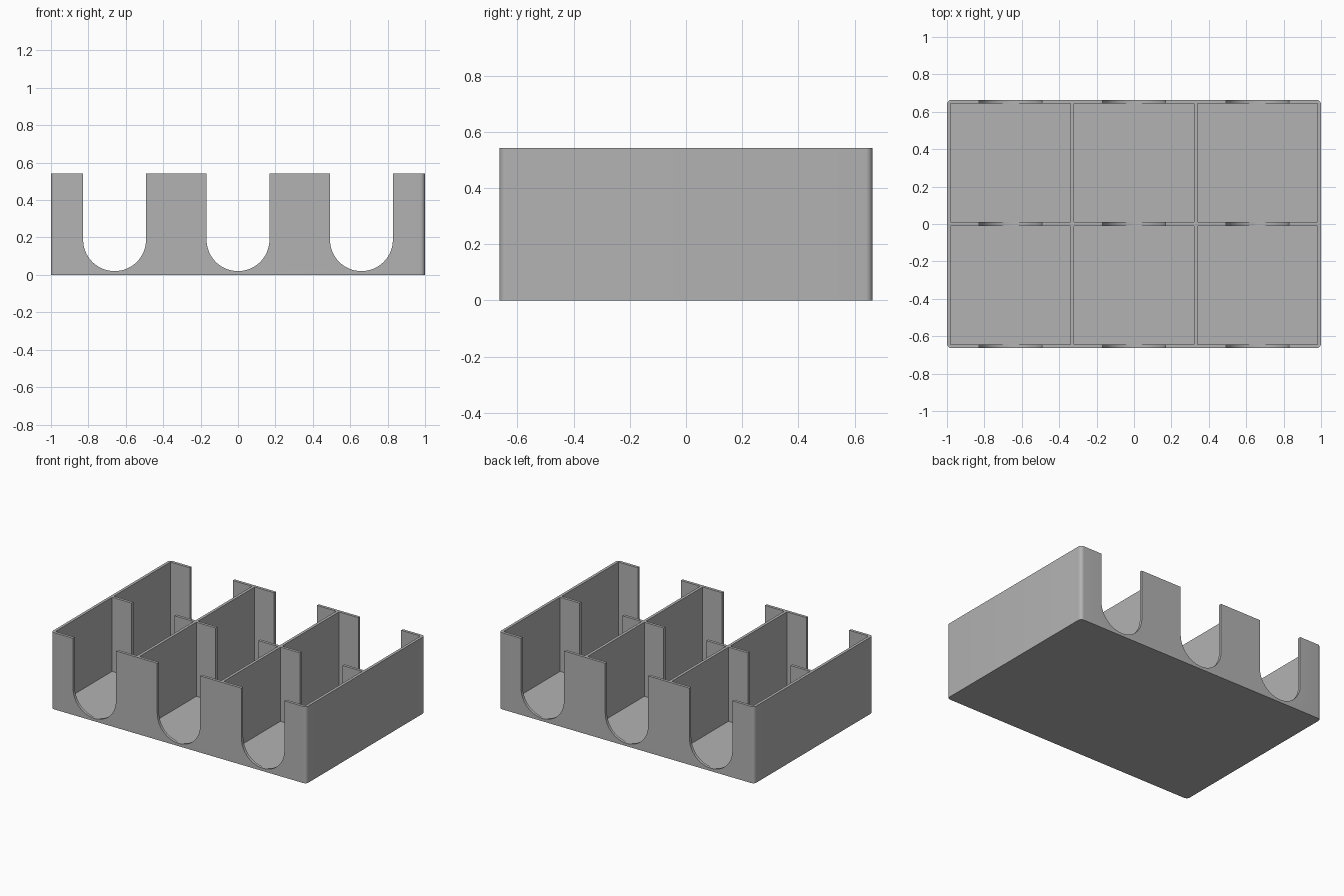
import bpy, bmesh, math
from mathutils import Vector

if "Cube" in bpy.data.objects:
    bpy.data.objects.remove(bpy.data.objects["Cube"], do_unlink=True)

HX, HY, H = 1.0, 0.664, 0.543   # half sizes and height
WALL, FLOOR = 0.02, 0.018
CORNER = 0.025
SLOT_R, SLOT_Z = 0.168, 0.02
COLS, ROWS = 3, 2

grey = bpy.data.materials.new("plain grey")
grey.use_nodes = True
colour = (0.45, 0.45, 0.45, 1)
grey.diffuse_color = colour
grey.node_tree.nodes["Principled BSDF"].inputs["Base Color"].default_value = colour


def prism(bm, outline, sweep):
    """Extrude a closed outline along a vector."""
    face = bm.faces.new([bm.verts.new(p) for p in outline])
    top = bmesh.ops.extrude_face_region(bm, geom=[face])["geom"]
    bmesh.ops.translate(bm, vec=sweep, verts=[v for v in top if isinstance(v, bmesh.types.BMVert)])


def finish(bm, name):
    bmesh.ops.recalc_face_normals(bm, faces=bm.faces)
    mesh = bpy.data.meshes.new(name)
    bm.to_mesh(mesh)
    bm.free()
    mesh.materials.append(grey)
    obj = bpy.data.objects.new(name, mesh)
    bpy.context.collection.objects.link(obj)
    return obj


# Solid body with rounded upright corners
bm = bmesh.new()
outline = []
for sx, sy, start in ((1, 1, 0), (-1, 1, 90), (-1, -1, 180), (1, -1, 270)):
    for i in range(9):
        a = math.radians(start + i * 90 / 8)
        outline.append((sx * (HX - CORNER) + CORNER * math.cos(a),
                        sy * (HY - CORNER) + CORNER * math.sin(a), 0))
prism(bm, outline, Vector((0, 0, H)))
tray = finish(bm, "divided_tray")

# Pockets, one per compartment
pitch_x = (2 * HX - WALL) / COLS
pitch_y = (2 * HY - WALL) / ROWS
centres_x = [(c - (COLS - 1) / 2) * pitch_x for c in range(COLS)]
centres_y = [(r - (ROWS - 1) / 2) * pitch_y for r in range(ROWS)]
bm = bmesh.new()
for cx in centres_x:
    for cy in centres_y:
        w, d = (pitch_x - WALL) / 2, (pitch_y - WALL) / 2
        prism(bm, [(cx + sx * w, cy + sy * d, FLOOR)
                   for sx, sy in ((-1, -1), (1, -1), (1, 1), (-1, 1))], Vector((0, 0, 1)))
pockets = finish(bm, "pocket_cutter")

# Round-bottomed finger slots through front, middle and back walls
bm = bmesh.new()
for cx in centres_x:
    mid = SLOT_Z + SLOT_R
    arc = [(cx + SLOT_R * math.cos(a), -1, mid + SLOT_R * math.sin(a))
           for a in (math.pi * (1 + i / 32) for i in range(33))]
    prism(bm, arc + [(cx + SLOT_R, -1, 1), (cx - SLOT_R, -1, 1)], Vector((0, 2, 0)))
slots = finish(bm, "slot_cutter")

for cutter in (pockets, slots):
    mod = tray.modifiers.new(cutter.name, "BOOLEAN")
    mod.operation, mod.solver, mod.object = "DIFFERENCE", "EXACT", cutter

# Bake the cuts, then drop the cutters
bpy.context.view_layer.update()
mesh = bpy.data.meshes.new_from_object(
    tray.evaluated_get(bpy.context.evaluated_depsgraph_get()))
tray.modifiers.clear()
tray.data = mesh
mesh.name = "divided_tray"
for cutter in (pockets, slots):
    bpy.data.objects.remove(cutter, do_unlink=True)

# Smooth the rounded corners and slot bottoms, keep the rest sharp
bpy.ops.object.select_all(action="DESELECT")
tray.select_set(True)
bpy.context.view_layer.objects.active = tray
bpy.ops.object.shade_smooth_by_angle(angle=math.radians(30))
